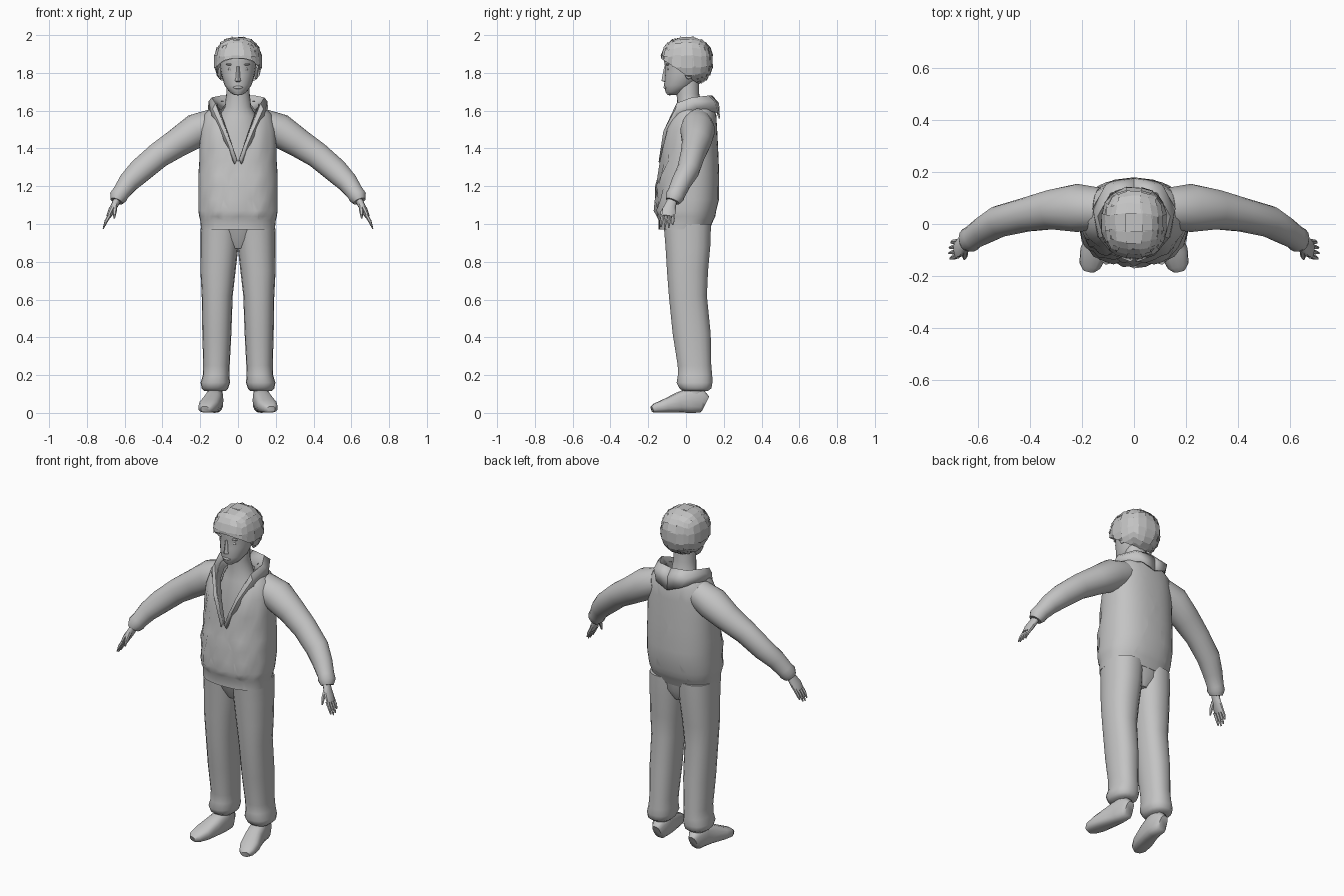
import bpy
import bmesh
import math
import random
from mathutils import Vector

random.seed(4)
cube = bpy.data.objects.get("Cube")
if cube:
    bpy.data.objects.remove(cube)

grey = bpy.data.materials.new("plain_grey")
grey.use_nodes = True
grey.diffuse_color = (.55, .55, .55, 1)
grey.node_tree.nodes["Principled BSDF"].inputs["Base Color"].default_value = grey.diffuse_color

CM = .01  # part sizes below are in hundredths of a unit
SIDES = (("left_", 1), ("right_", -1))


def finish(name, bm, angle=50, recalc=True):
    """Turn a bmesh into a smooth shaded object."""
    if recalc:
        bmesh.ops.recalc_face_normals(bm, faces=bm.faces)
    mesh = bpy.data.meshes.new(name)
    bm.to_mesh(mesh)
    bm.free()
    mesh.shade_smooth()
    mesh.set_sharp_from_angle(angle=math.radians(angle))
    mesh.materials.append(grey)
    obj = bpy.data.objects.new(name, mesh)
    bpy.context.collection.objects.link(obj)
    return obj


def signed_power(value, power):
    return math.copysign(abs(value) ** power, value)


def loft(sections, sides=16, flat=True, power=2.0, mirror=1):
    """Skin rounded sections (x, y, z, half width, half depth)."""
    bm = bmesh.new()
    centres = [Vector(s[:3]) * CM for s in sections]
    rings = []
    for i, s in enumerate(sections):
        along = Vector((0, 0, 1))
        if not flat:
            ahead = centres[min(i + 1, len(centres) - 1)]
            along = (ahead - centres[max(i - 1, 0)]).normalized()
        depth = along.cross(Vector((1, 0, 0))).normalized()
        width = depth.cross(along)
        ring = []
        for k in range(sides):
            a = math.tau * k / sides
            p = centres[i] + width * s[3] * CM * signed_power(math.cos(a), 2 / power)
            p += depth * s[4] * CM * signed_power(math.sin(a), 2 / power)
            ring.append(bm.verts.new((p.x * mirror, p.y, p.z)))
        rings.append(ring)
    for low, high in zip(rings, rings[1:]):
        for k in range(sides):
            n = (k + 1) % sides
            bm.faces.new((low[k], low[n], high[n], high[k]))
    bm.faces.new(rings[0])
    bm.faces.new(rings[-1])
    return bm


def pair(name, sections, **options):
    for prefix, side in SIDES:
        finish(prefix + name, loft(sections, mirror=side, **options))


def ball(name, centre, size):
    bm = bmesh.new()
    bmesh.ops.create_uvsphere(bm, u_segments=12, v_segments=8, radius=CM)
    for v in bm.verts:
        v.co = Vector(v.co[i] * size[i] + centre[i] * CM for i in range(3))
    finish(name, bm)


# Jacket body, with creased front and a cut V neck
jacket = loft([(0, -1, 97, 19.5, 13.5), (0, 0, 102, 20, 14.5), (0, 0, 104, 20.5, 15.5),
               (0, 0, 107, 21, 16), (0, 1, 113, 21, 16.5), (0, 1, 120, 21, 16.5),
               (0, 1.5, 126, 21, 16), (0, 2, 133, 20.5, 15.3), (0, 2, 140, 20.5, 15),
               (0, 2.7, 150, 20, 13.8), (0, 4, 158, 18, 12), (0, 4.5, 163, 12.5, 9.5),
               (0, 4, 165, 9, 7)], sides=40, power=2.4)
for v in jacket.verts:
    if v.co.y < -.06 and 1.06 < v.co.z < 1.45:
        v.co.y += .012 * math.sin((v.co.z - 1.5 * abs(v.co.x)) * 40)
V_BOTTOM, V_SLOPE = 1.33, .36
for side in (1, -1):
    bmesh.ops.bisect_plane(jacket, geom=jacket.verts[:] + jacket.edges[:] + jacket.faces[:],
                           plane_co=(0, 0, V_BOTTOM), plane_no=(side, 0, -V_SLOPE))
opening = []
for f in jacket.faces:
    c = f.calc_center_median()
    if c.y < .05 and abs(c.x) < (c.z - V_BOTTOM) * V_SLOPE:
        opening.append(f)
bmesh.ops.delete(jacket, geom=opening, context='FACES')
finish("jacket_body", jacket)

# Chest and neck inside the jacket
finish("chest", loft([(0, 3, 128, 15, 11), (0, 3, 145, 14, 10.5), (0, 2.5, 157, 10, 8),
                      (0, 2, 162, 7, 6.5), (0, 1, 169, 6.2, 6), (0, 1, 178, 6.2, 6)], sides=20))

# Hood and lapels: rows run from the middle of the back to the V bottom
collar_rows = [
    ((0, 7, 163), (0, 14, 168), (0, 17.5, 164), (0, 18, 156)),
    ((7, 6, 163), (9, 12, 168), (11, 15, 165), (8, 17, 159)),
    ((9, 0, 160), (14, 3, 167), (15.5, 4, 165), (16, 6, 161)),
    ((8, -5, 156), (12, -5, 164), (13.5, -5.5, 161), (14, -5, 157)),
    ((4.5, -9, 146), (6.5, -11, 150), (8, -12, 149), (9, -10, 146)),
    ((0, -12, 133), (.5, -14, 134), (1.5, -14.5, 133), (2, -13, 131))]
for prefix, side in SIDES:
    bm = bmesh.new()
    grid = [[bm.verts.new((x * CM * side, y * CM, z * CM)) for x, y, z in row]
            for row in collar_rows]
    for a, b in zip(grid, grid[1:]):
        for k in range(len(a) - 1):
            bm.faces.new((a[k], a[k + 1], b[k + 1], b[k]))
    finish(prefix + "hood_lapel", bm).modifiers.new("Thickness", 'SOLIDIFY').thickness = .008

# Sleeves and hands
pair("sleeve", [(13, 6, 153, 8, 8), (22, 6.2, 149.5, 9, 9.3), (32, 5.5, 143, 7.8, 7.7),
                (42, 3.5, 136.5, 7, 6.5), (52, 1, 128, 6.6, 6), (58, -2.5, 122, 5.6, 5.3),
                (62, -5, 116.5, 4.6, 4.8), (63.3, -6, 114.5, 4.8, 5), (64.3, -7, 112, 3.4, 3.8)],
     flat=False)
pair("palm", [(63, -6.5, 115, 2, 2.4), (65, -8, 110.5, 1.9, 3), (67, -9, 107, 1.8, 3.8),
              (68.5, -9.5, 104, 1.3, 3.6)], flat=False, sides=10)
for i, finger in enumerate(("index", "middle", "ring", "little")):
    y = -12.3 + 1.9 * i
    reach = (0, 1, .6, -1)[i]
    pair(finger + "_finger", [(67.8, y, 105, 1, 1), (69.8, y * 1.05, 101.5, .9, .9),
                              (71 + reach * .4, y * 1.08, 98.5 - reach, .3, .4)],
         flat=False, sides=6)
pair("thumb", [(65, -10, 110, 1.2, 1.4), (65.3, -12.5, 106.5, 1.1, 1.1),
               (65.5, -13.5, 103, .4, .4)], flat=False, sides=6)

# Trousers
finish("trouser_seat", loft([(0, 1, 87, 5, 8), (0, 1, 93, 16, 11), (0, 0, 103, 19, 13)], sides=24))
pair("trouser_leg", [(9.3, .7, 100, 10.4, 12.7), (9.8, 1, 88, 10, 12), (10.6, .8, 75, 9.3, 11),
                     (11, 1, 62, 8.2, 10.2), (11.2, 3, 42, 7.7, 10.2), (11.4, 4.5, 25, 7, 9),
                     (11.6, 4.8, 20, 7, 9.2), (12, 4.5, 16, 7.8, 9.6), (12.2, 5, 13, 7, 8.6),
                     (12.2, 5, 11.5, 5.5, 6.5)], sides=18, power=2.3)

# Shoes
pair("ankle", [(12.2, 4, 7, 4, 5.5), (12.2, 4, 17, 4, 5)])
pair("shoe", [(12, 10.5, 5, 2.5, 4), (12, 8.5, 6, 4, 6), (12.3, 2, 6.7, 4.6, 6.7),
              (13.5, -4, 5.4, 5, 5.4), (15.5, -11, 3.7, 5.4, 3.7), (17, -16, 2.6, 4.2, 2.6),
              (17.5, -18, 1.9, 2.3, 1.6)], flat=False, power=2.7)

# Head and face
finish("head", loft([(0, -7.5, 168.3, 2, 2.2), (0, -6, 169.8, 4.4, 4.8), (0, -3.5, 173.5, 7.2, 8.1),
                     (0, -1.2, 179, 8.8, 10), (0, -.4, 183, 9.5, 10.7), (0, 0, 186, 9.8, 11.6),
                     (0, 0, 191, 10, 11.5), (0, 0, 196, 8, 9)], sides=20))
finish("nose", loft([(0, -9.5, 174.8, 1.2, 1), (0, -10.8, 175.8, 1.8, 2.1),
                     (0, -10.8, 177, 1.3, 2), (0, -10.6, 183.5, .8, .9)], sides=8))
ball("lips", (0, -10.7, 172.3), (2.6, 1.2, .9))
ball("chin", (0, -8.6, 169.7), (2.8, 1.9, 1.6))
for prefix, side in SIDES:
    ball(prefix + "eye", (3.8 * side, -9.4, 182), (1.6, .7, .7))
    ball(prefix + "eyebrow", (3.9 * side, -9.7, 184.5), (2.6, 1, .6))
    ball(prefix + "ear", (9.6 * side, 1.5, 180), (1, 2.2, 3.4))


def hair_form(scale):
    """Rounded block grid, trimmed from the fringe down to the nape."""
    bm = bmesh.new()
    bmesh.ops.create_cube(bm, size=2)
    bmesh.ops.subdivide_edges(bm, edges=bm.edges[:], cuts=4, use_grid_fill=True)
    for v in bm.verts:
        d = v.co.normalized()
        p = [signed_power(c, .88) * scale for c in d]
        v.co = (p[0] * .126, p[1] * .138 + .005, p[2] * .131 + 1.861)
    bmesh.ops.bisect_plane(bm, geom=bm.verts[:] + bm.edges[:] + bm.faces[:],
                           plane_co=(0, 0, 1.79), plane_no=(0, .68, 1), clear_inner=True)
    return bm


# Hair: a smooth cap under loose overlapping panels
finish("hair_cap", hair_form(.96))
panels = hair_form(1)
bmesh.ops.split_edges(panels, edges=panels.edges[:])
for f in panels.faces:
    c = f.calc_center_median()
    normal = f.normal.copy()
    for v in f.verts:
        v.co = c + (v.co - c) * 1.12 + normal * random.uniform(-.003, .006)
        v.co.z = min(v.co.z, 2)
finish("hair_panels", panels, recalc=False)
